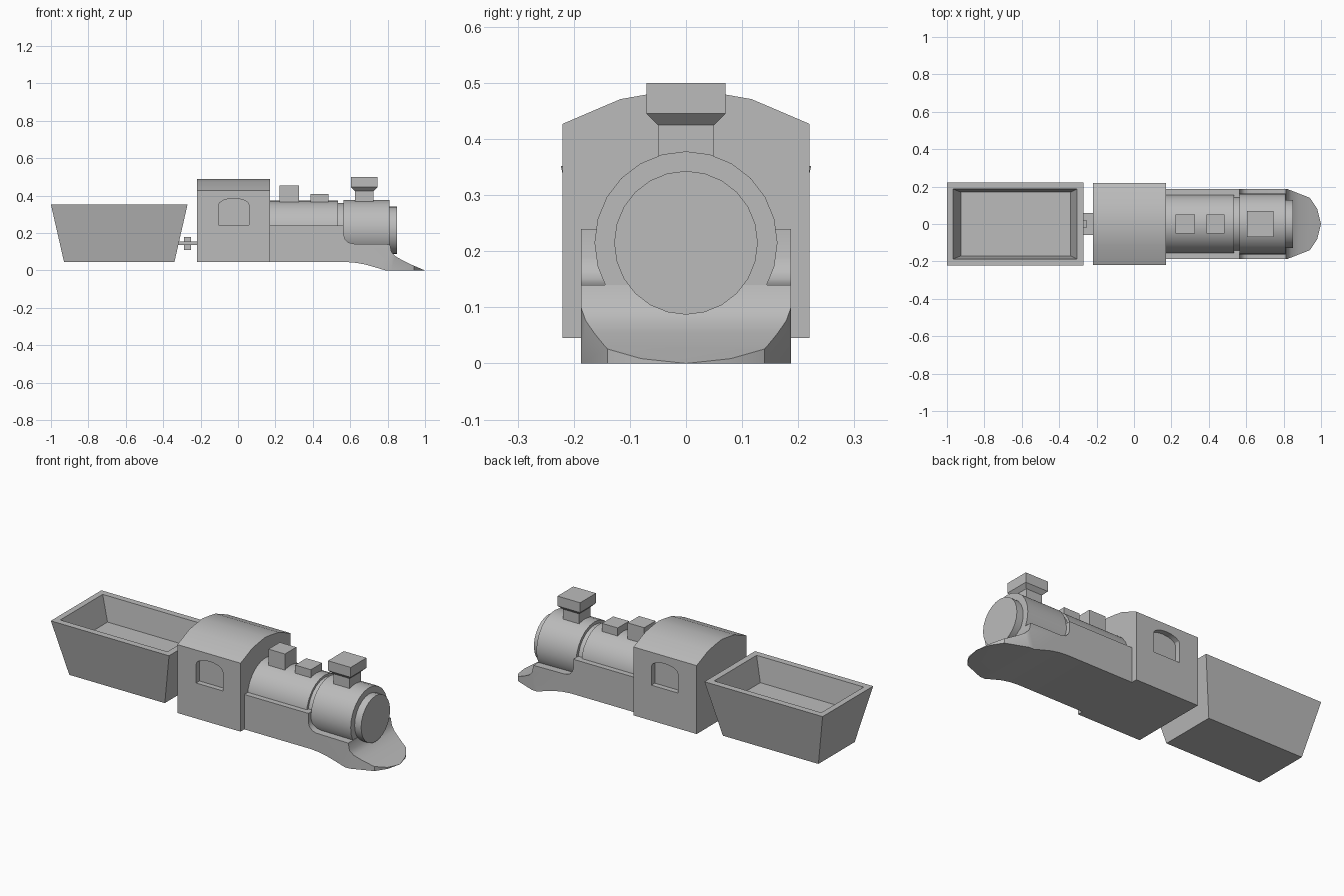
import bpy, bmesh
from math import sin, cos, pi, radians

cube = bpy.data.objects.get("Cube")
if cube:
    bpy.data.objects.remove(cube)

grey = bpy.data.materials.new("plain_grey")
grey.use_nodes = True
colour = (0.5, 0.5, 0.5, 1)
grey.diffuse_color = colour
grey.node_tree.nodes["Principled BSDF"].inputs["Base Color"].default_value = colour


def loft(name, rings):
    """Skin a stack of equal-length rings and cap both ends."""
    bm = bmesh.new()
    loops = [[bm.verts.new(p) for p in ring] for ring in rings]
    n = len(loops[0])
    for a, b in zip(loops, loops[1:]):
        for i in range(n):
            j = (i + 1) % n
            bm.faces.new((a[i], a[j], b[j], b[i]))
    bm.faces.new(loops[0][::-1])
    bm.faces.new(loops[-1])
    bmesh.ops.recalc_face_normals(bm, faces=bm.faces)
    mesh = bpy.data.meshes.new(name)
    bm.to_mesh(mesh)
    bm.free()
    mesh.materials.append(grey)
    ob = bpy.data.objects.new(name, mesh)
    bpy.context.collection.objects.link(ob)
    return ob


def rect(x0, x1, half_y, z):
    return [(x0, -half_y, z), (x1, -half_y, z), (x1, half_y, z), (x0, half_y, z)]


def box(name, x0, x1, half_y, z0, z1):
    return loft(name, [rect(x0, x1, half_y, z0), rect(x0, x1, half_y, z1)])


def side_prism(name, profile, y0, y1):
    return loft(name, [[(x, y, z) for x, z in profile] for y in (y0, y1)])


def activate(ob):
    bpy.ops.object.select_all(action='DESELECT')
    ob.select_set(True)
    bpy.context.view_layer.objects.active = ob


def cut(ob, cutter, operation):
    mod = ob.modifiers.new("cut", 'BOOLEAN')
    mod.object, mod.operation, mod.solver = cutter, operation, 'EXACT'
    activate(ob)
    bpy.ops.object.modifier_apply(modifier=mod.name)
    bpy.data.objects.remove(cutter)


def smooth(ob):
    activate(ob)
    bpy.ops.object.shade_smooth_by_angle(angle=radians(30))


# Tender: tapered open tub
loft("tender", [rect(-0.93, -0.34, 0.16, 0.045), rect(-1, -0.27, 0.223, 0.352),
                rect(-0.967, -0.305, 0.187, 0.352), rect(-0.925, -0.34, 0.17, 0.215)])

# Coupling between tender and cab
box("coupling_bar", -0.32, -0.21, 0.06, 0.135, 0.155)
box("coupling_pin", -0.29, -0.25, 0.02, 0.11, 0.18)

# Cab with a curved roof
half = [(0.22, 0.045), (0.22, 0.427), (0.117, 0.471), (0.06, 0.481)]
section = half + [(0, 0.489)] + [(-y, z) for y, z in reversed(half)]
cab = loft("cab", [[(x, y, z) for y, z in section] for x in (-0.22, 0.17)])

# Recessed arched windows on both sides
arch = [(-0.105, 0.243), (0.06, 0.243)]
arch += [(-0.0225 + 0.0825 * cos(pi * i / 8), 0.348 + 0.037 * sin(pi * i / 8)) for i in range(9)]
for side in (-1, 1):
    cut(cab, side_prism("window_cutter", arch, side * 0.19, side * 0.3), 'DIFFERENCE')
smooth(cab)

# Chassis with stepped cradle and pointed front scoop
profile = [(0.16, 0.045), (0.58, 0.045), (0.63, 0.041), (0.68, 0.032), (0.74, 0.015),
           (0.79, 0), (1, 0), (0.93, 0.03), (0.88, 0.054), (0.84, 0.077), (0.82, 0.1),
           (0.812, 0.14), (0.615, 0.143), (0.59, 0.15), (0.572, 0.168), (0.565, 0.19),
           (0.565, 0.24), (0.16, 0.24)]
chassis = side_prism("chassis", profile, -0.187, 0.187)
edge = [(0.1, -0.3), (0.82, -0.3), (0.82, -0.187), (0.94, -0.14), (0.98, -0.08)]
plan = edge + [(1, 0)] + [(x, -y) for x, y in reversed(edge)]
cut(chassis, loft("plan_cutter", [[(x, y, z) for x, y in plan] for z in (-0.1, 0.4)]), 'INTERSECT')
smooth(chassis)

# Boiler, groove, smokebox and front door turned as one piece
stations = [(0.16, 0.159), (0.535, 0.159), (0.535, 0.146), (0.565, 0.146),
            (0.565, 0.163), (0.81, 0.163), (0.81, 0.128), (0.85, 0.128)]
angles = [2 * pi * i / 24 for i in range(24)]
boiler = loft("boiler", [[(x, r * sin(a), 0.215 + r * cos(a)) for a in angles]
                         for x, r in stations])
smooth(boiler)

# Boxes on the boiler and the flared chimney
box("rear_dome", 0.223, 0.325, 0.05, 0.3, 0.455)
box("front_dome", 0.387, 0.485, 0.05, 0.3, 0.41)
levels = [(0.05, 0.3), (0.05, 0.425), (0.07, 0.445), (0.07, 0.5)]
loft("chimney", [rect(0.675 - r, 0.675 + r, r, z) for r, z in levels])
